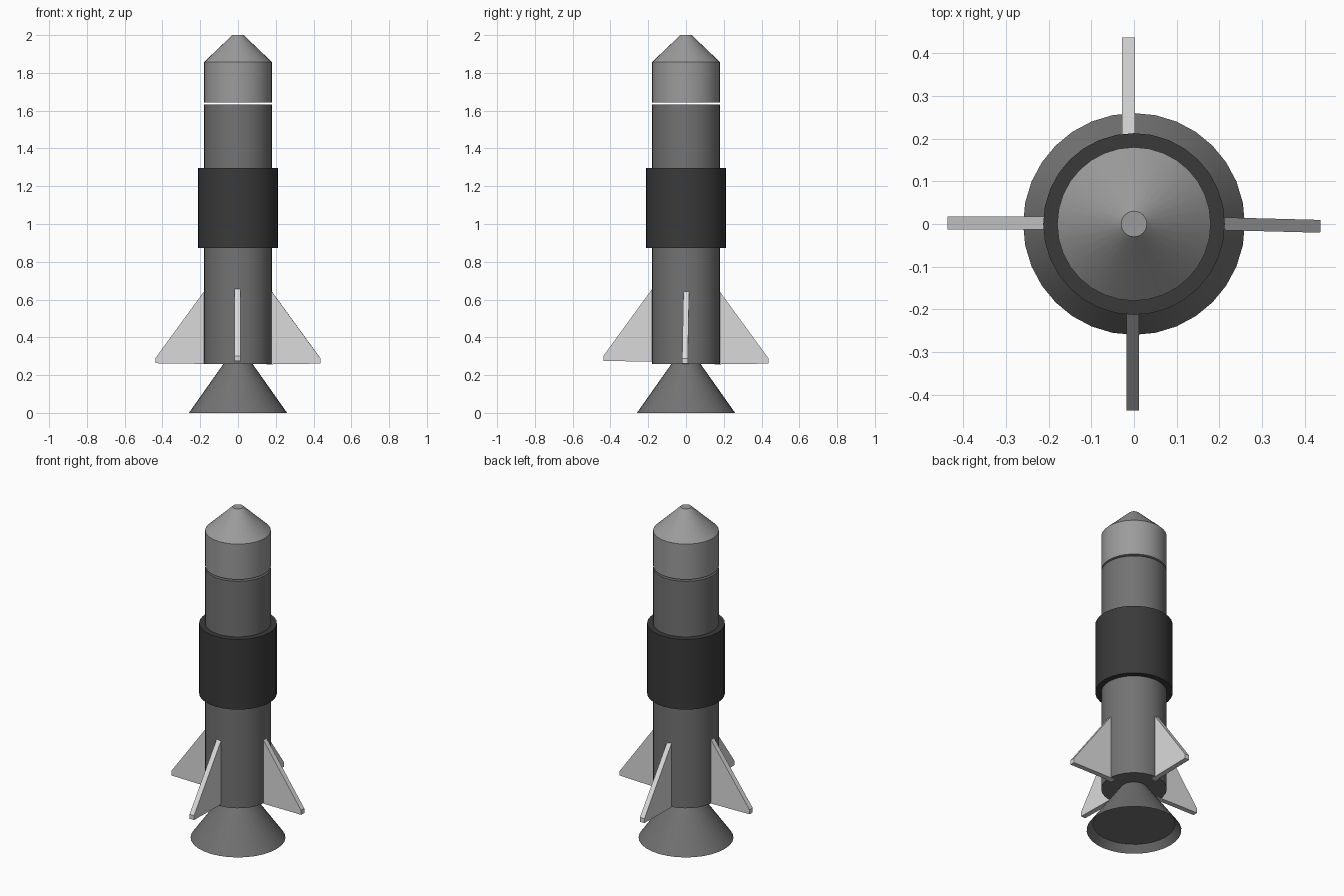
import bpy, bmesh, math
from mathutils import Matrix

if "Cube" in bpy.data.objects:
    bpy.data.objects.remove(bpy.data.objects["Cube"])

SIDES = 32


def material(name, value):
    m = bpy.data.materials.new(name)
    m.diffuse_color = (value, value, value, 1)
    m.use_nodes = True
    m.node_tree.nodes["Principled BSDF"].inputs["Base Color"].default_value = m.diffuse_color
    return m


BODY = material("mid grey", 0.17)
NOSE = material("light grey", 0.33)
BAND = material("charcoal", 0.042)
FIN = material("pale grey", 0.70)


def finish(name, bm, mat, smooth=True):
    bmesh.ops.recalc_face_normals(bm, faces=bm.faces)
    me = bpy.data.meshes.new(name)
    bm.to_mesh(me)
    bm.free()
    me.materials.append(mat)
    ob = bpy.data.objects.new(name, me)
    bpy.context.collection.objects.link(ob)
    if smooth:
        bpy.ops.object.select_all(action='DESELECT')
        ob.select_set(True)
        bpy.context.view_layer.objects.active = ob
        bpy.ops.object.shade_smooth_by_angle(angle=math.radians(25))
    return ob


def lathe(name, profile, mat, closed=False):
    """Spin a (radius, height) profile about z; open profiles get end caps."""
    bm = bmesh.new()
    rings = [[bm.verts.new((r * math.cos(2 * math.pi * i / SIDES),
                            r * math.sin(2 * math.pi * i / SIDES), z))
              for i in range(SIDES)] for r, z in profile]
    pairs = list(zip(rings, rings[1:]))
    if closed:
        pairs.append((rings[-1], rings[0]))
    else:
        bm.faces.new(rings[0])
        bm.faces.new(rings[-1])
    for a, b in pairs:
        for i in range(SIDES):
            j = (i + 1) % SIDES
            bm.faces.new((a[i], a[j], b[j], b[i]))
    return finish(name, bm, mat)


def fin(name, angle, shift, lift):
    """Swept triangular plate with a clipped tip."""
    outline = [(0.15, 0.257), (0.437, 0.261), (0.437, 0.288),
               (0.172, 0.652), (0.15, 0.652)]
    bm = bmesh.new()
    face = bm.faces.new([bm.verts.new((x, shift - 0.015, z + lift)) for x, z in outline])
    ext = bmesh.ops.extrude_face_region(bm, geom=[face])
    moved = [v for v in ext["geom"] if isinstance(v, bmesh.types.BMVert)]
    bmesh.ops.translate(bm, verts=moved, vec=(0, 0.03, 0))
    bm.transform(Matrix.Rotation(math.radians(angle), 4, 'Z'))
    return finish(name, bm, FIN, smooth=False)


# Flared nozzle with a shallow recess underneath
lathe("nozzle", [(0.226, 0.04), (0.26, 0.0), (0.075, 0.262)], BODY)

# Main tube and the separate nose above a narrow gap
lathe("main_tube", [(0.18, 0.26), (0.18, 1.632)], BODY)
lathe("nose_cap", [(0.18, 1.643), (0.18, 1.857), (0.03, 2.0)], NOSE)

# Thick collar around the middle
lathe("collar", [(0.17, 0.872), (0.213, 0.872), (0.213, 1.296), (0.17, 1.296)],
      BAND, closed=True)

# Four slightly uneven fins
for name, angle, shift, lift in [("right_fin", -1.5, 0.006, 0),
                                 ("back_fin", 90, 0.013, 0),
                                 ("left_fin", 180, -0.002, 0.002),
                                 ("front_fin", -90, -0.003, 0.014)]:
    fin(name, angle, shift, lift)
